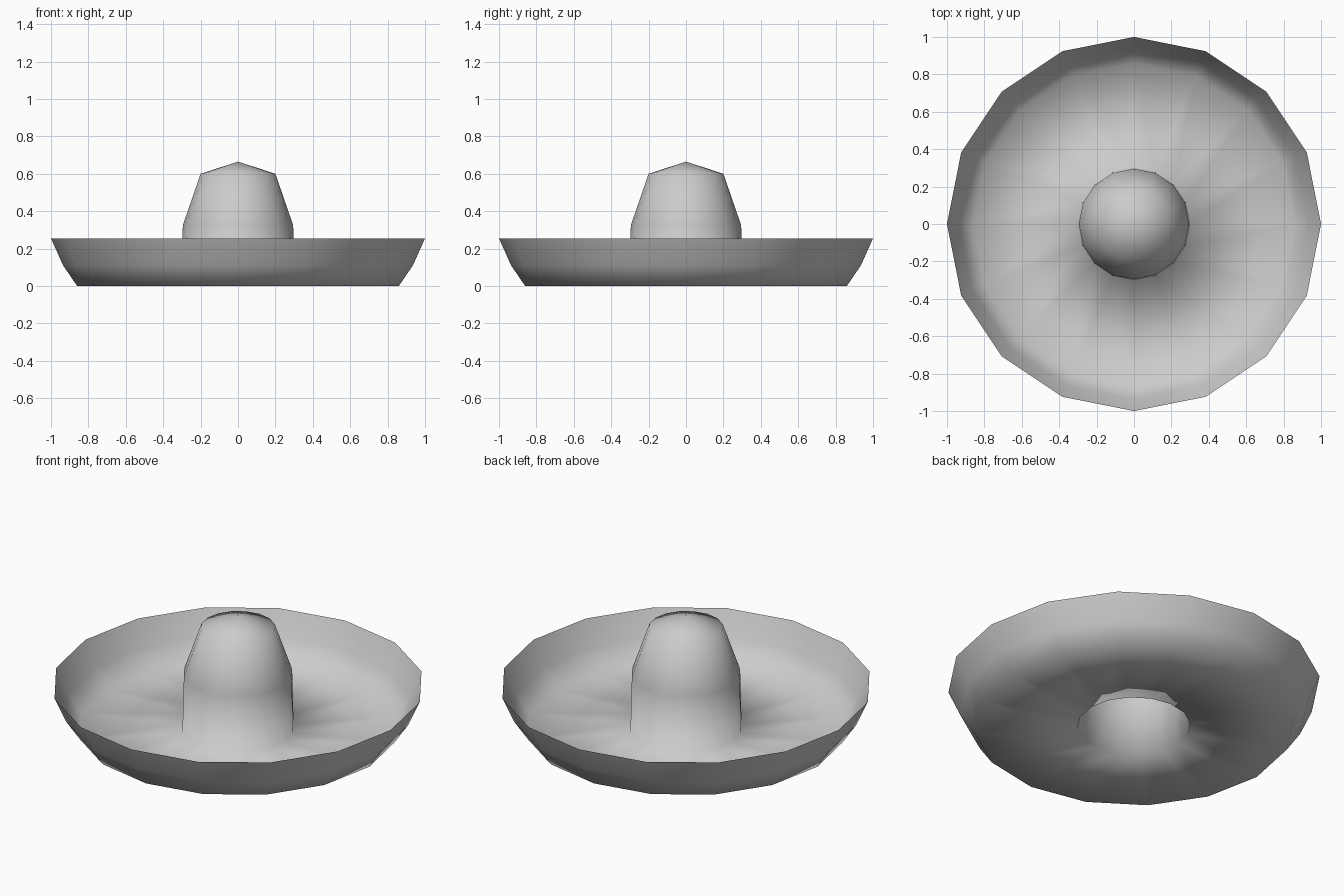
import bpy, bmesh, math

if "Cube" in bpy.data.objects:
    bpy.data.objects.remove(bpy.data.objects["Cube"])

SIDES = 16


def revolve(name, profile):
    """Turn an (r, z) profile about the z axis into a smooth open shell."""
    bm = bmesh.new()
    verts = [bm.verts.new((r, 0, z)) for r, z in profile]
    edges = [bm.edges.new(pair) for pair in zip(verts, verts[1:])]
    bmesh.ops.spin(bm, geom=verts + edges, cent=(0, 0, 0), axis=(0, 0, 1),
                   angle=math.tau, steps=SIDES, use_duplicate=False)
    bmesh.ops.remove_doubles(bm, verts=bm.verts, dist=0.0001)
    bmesh.ops.recalc_face_normals(bm, faces=bm.faces)
    # make the shell face up and outwards
    if sum(f.normal.z * f.calc_area() for f in bm.faces) < 0:
        bmesh.ops.reverse_faces(bm, faces=bm.faces)
    for f in bm.faces:
        f.smooth = True
    mesh = bpy.data.meshes.new(name)
    bm.to_mesh(mesh)
    bm.free()
    obj = bpy.data.objects.new(name, mesh)
    bpy.context.collection.objects.link(obj)
    return obj


# One continuous shell: peaked crown, flat brim, upturned edge; open underneath
revolve("sombrero_hat", [
    (0, 0.665), (0.20, 0.60), (0.295, 0.325), (0.303, 0.0),
    (0.86, 0.0), (0.935, 0.11), (1.0, 0.255),
])
